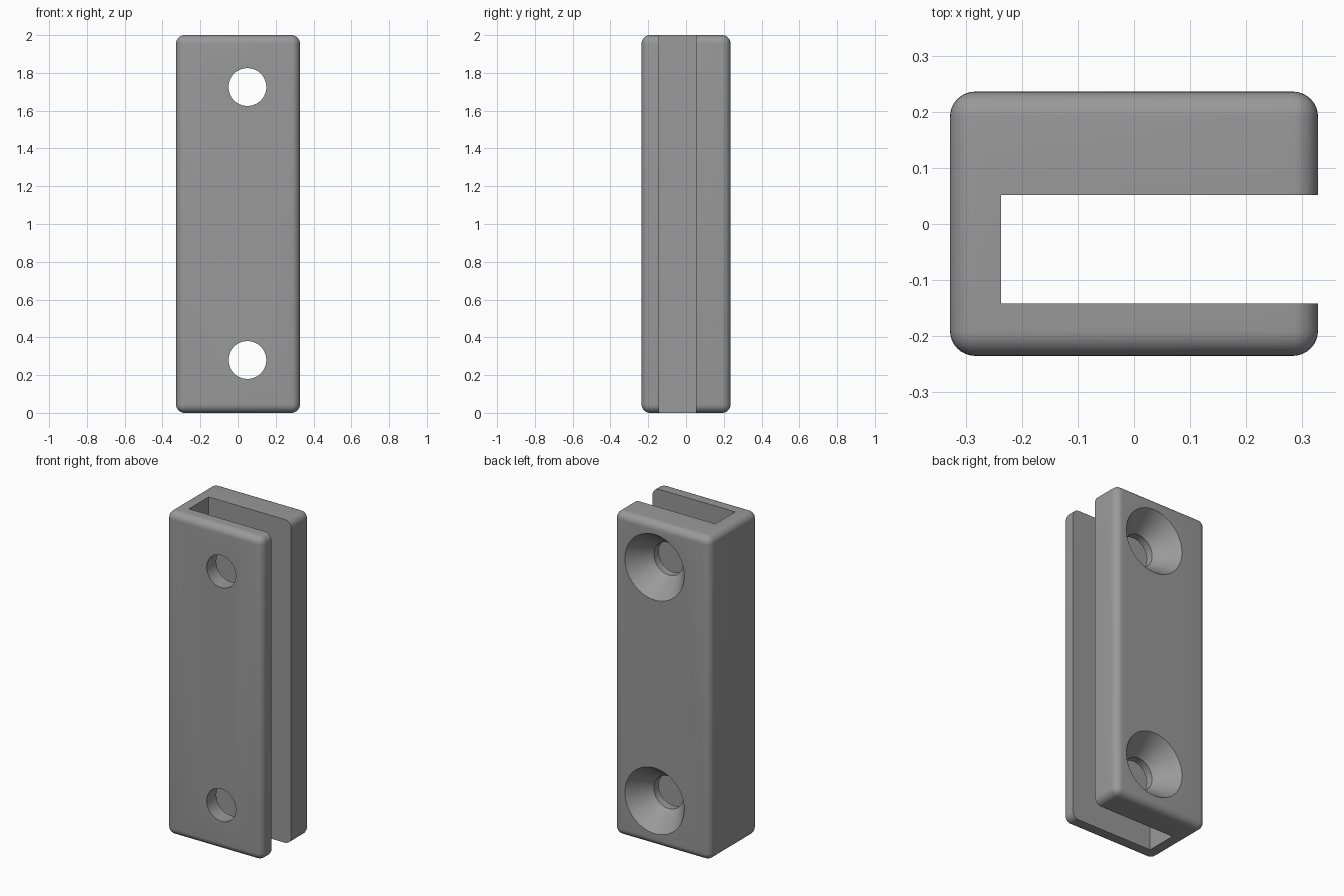
import bpy, bmesh, math
from mathutils import Matrix

if "Cube" in bpy.data.objects:
    bpy.data.objects.remove(bpy.data.objects["Cube"])

grey = bpy.data.materials.new("grey")
grey.diffuse_color = (0.32, 0.32, 0.32, 1)
grey.use_nodes = True
grey.node_tree.nodes["Principled BSDF"].inputs["Base Color"].default_value = grey.diffuse_color


def add_object(name, bm):
    bmesh.ops.recalc_face_normals(bm, faces=bm.faces)
    mesh = bpy.data.meshes.new(name)
    bm.to_mesh(mesh)
    bm.free()
    mesh.materials.append(grey)
    obj = bpy.data.objects.new(name, mesh)
    bpy.context.collection.objects.link(obj)
    return obj


def box(name, low, high, bevel=0):
    bm = bmesh.new()
    bmesh.ops.create_cube(bm, size=1)
    for v in bm.verts:
        v.co = [(a + b) / 2 + c * (b - a) for a, b, c in zip(low, high, v.co)]
    if bevel:
        bmesh.ops.bevel(bm, geom=bm.edges[:], offset=bevel, segments=8,
                        profile=0.5, affect='EDGES')
    return add_object(name, bm)


def lathe_y(name, profile, x, z, sides=64):
    """Closed solid of rings (radius, y) turned about a line along y."""
    bm = bmesh.new()
    rings = [[bm.verts.new((x + r * math.cos(i * math.tau / sides), y,
                            z + r * math.sin(i * math.tau / sides)))
              for i in range(sides)] for r, y in profile]
    for a, b in zip(rings, rings[1:]):
        for i in range(sides):
            j = (i + 1) % sides
            bm.faces.new((a[i], a[j], b[j], b[i]))
    bm.faces.new(rings[0])
    bm.faces.new(rings[-1])
    return add_object(name, bm)


# Rounded block that becomes the channel bracket
bracket = box("channel_bracket", (-0.328, -0.235, 0), (0.328, 0.236, 2), 0.045)

# Slot open to the right, top and bottom
cutters = [box("slot_cutter", (-0.237, -0.142, -0.2), (0.6, 0.052, 2.2))]

# Screw holes, countersunk from the back
cone_depth, hole_r, sink_r, back = 0.137, 0.1, 0.203, 0.236
slope = (sink_r - hole_r) / cone_depth
screw = [(hole_r, -0.4), (hole_r, back - cone_depth), (sink_r + 0.05 * slope, back + 0.05)]
for z in (0.28, 1.725):
    cutters.append(lathe_y("screw_hole_cutter", screw, 0.05, z))

for cutter in cutters:
    cutter.hide_render = True
    mod = bracket.modifiers.new("cut", 'BOOLEAN')
    mod.operation = 'DIFFERENCE'
    mod.solver = 'EXACT'
    mod.object = cutter

# Bake the cuts, drop the cutters, then smooth the rounded surfaces
bpy.context.view_layer.objects.active = bracket
bracket.select_set(True)
for mod in list(bracket.modifiers):
    bpy.ops.object.modifier_apply(modifier=mod.name)
for cutter in cutters:
    bpy.data.objects.remove(cutter)
bpy.ops.object.shade_smooth_by_angle(angle=math.radians(25))
